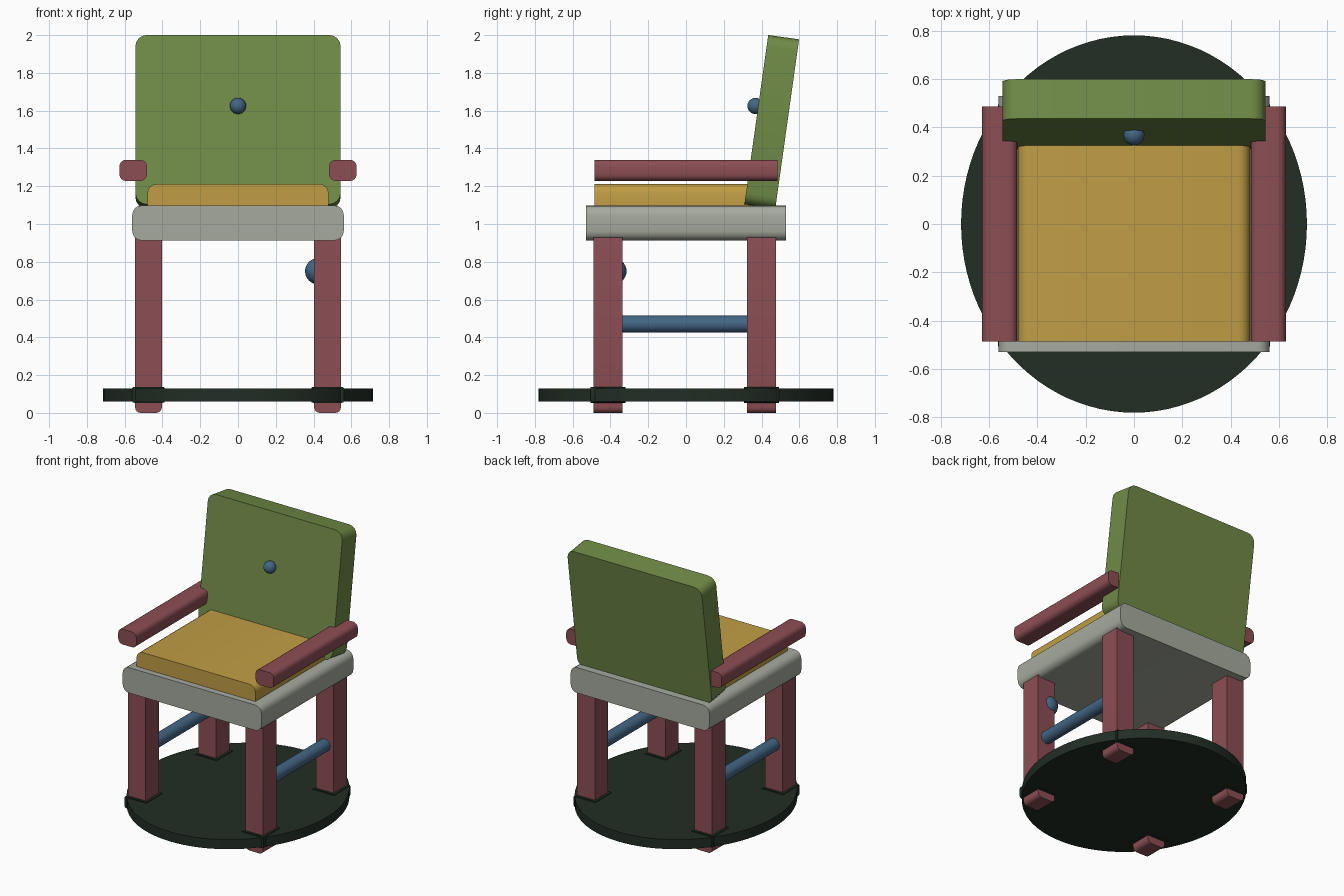
import bpy, bmesh
from math import radians
from mathutils import Matrix

old = bpy.data.objects.get("Cube")
if old:
    bpy.data.objects.remove(old, do_unlink=True)


def material(name, rgb):
    """Make a flat material from an 8-bit screen colour."""
    linear = [((c / 255 + 0.055) / 1.055) ** 2.4 for c in rgb] + [1]
    mat = bpy.data.materials.new(name)
    mat.use_nodes = True
    mat.diffuse_color = linear
    node = mat.node_tree.nodes["Principled BSDF"]
    node.inputs["Base Color"].default_value = linear
    node.inputs["Roughness"].default_value = 0.7
    return mat


red = material("dusty red", (140, 78, 84))
green = material("olive green", (112, 139, 71))
ochre = material("ochre", (193, 158, 69))
grey = material("warm grey", (166, 170, 158))
blue = material("slate blue", (67, 102, 132))
dark = material("dark green", (34, 45, 37))


def finish(bm, name, mat, matrix=Matrix()):
    bm.transform(matrix)
    mesh = bpy.data.meshes.new(name)
    bm.to_mesh(mesh)
    bm.free()
    mesh.materials.append(mat)
    obj = bpy.data.objects.new(name, mesh)
    bpy.context.collection.objects.link(obj)
    bpy.ops.object.select_all(action="DESELECT")
    obj.select_set(True)
    bpy.context.view_layer.objects.active = obj
    bpy.ops.object.shade_smooth_by_angle(angle=radians(35))
    return obj


def slab(name, mat, x, y, z, radius, tilt=0, segments=4, top_only=False):
    """Box given by its ranges, rounded along the edges that run front to back."""
    size = [r[1] - r[0] for r in (x, y, z)]
    centre = [sum(r) / 2 for r in (x, y, z)]
    bm = bmesh.new()
    bmesh.ops.create_cube(bm, size=1, matrix=Matrix.Diagonal((*size, 1)))
    edges = []
    for e in bm.edges:
        a, b = (v.co for v in e.verts)
        if abs(a.y - b.y) > 1e-4 and (a.z > 0 or not top_only):
            edges.append(e)
    bmesh.ops.bevel(bm, geom=edges, offset=radius, segments=segments,
                    profile=0.5, affect="EDGES")
    place = Matrix.Translation(centre) @ Matrix.Rotation(radians(tilt), 4, "X")
    return finish(bm, name, mat, place)


def disc(name, mat, radius, depth, matrix, segments=48):
    bm = bmesh.new()
    bmesh.ops.create_cone(bm, cap_ends=True, segments=segments, radius1=radius,
                          radius2=radius, depth=depth)
    return finish(bm, name, mat, matrix)


def ball(name, mat, radius, centre):
    bm = bmesh.new()
    bmesh.ops.create_uvsphere(bm, u_segments=32, v_segments=16, radius=radius)
    return finish(bm, name, mat, Matrix.Translation(centre))


def span(centre, width):
    return (centre - width / 2, centre + width / 2)


# Oval floor plate
disc("floor_plate", dark, 1, 0.07,
     Matrix.Translation((0, 0, 0.095)) @ Matrix.Diagonal((0.715, 0.78, 1, 1)), 96)

# Legs, sockets, stretchers and arms on both sides
for side, sign in (("left", 1), ("right", -1)):
    for end, y in (("front", -0.413), ("back", 0.4)):
        x = sign * 0.474
        slab(f"{end}_{side}_leg", red, span(x, 0.142), span(y, 0.153),
             (0, 1.0), 0.03)
        slab(f"{end}_{side}_socket", dark, span(x, 0.176), span(y, 0.187),
             (0.053, 0.138), 0.012, segments=2)
    disc(f"{side}_stretcher", blue, 0.045, 0.72,
         Matrix.Translation((sign * 0.474, -0.005, 0.47))
         @ Matrix.Rotation(radians(90), 4, "X"))
    slab(f"{side}_arm", red, span(sign * 0.555, 0.146), (-0.485, 0.485),
         (1.228, 1.34), 0.035)

# Seat and cushion
slab("seat_frame", grey, (-0.56, 0.56), (-0.53, 0.53), (0.913, 1.098), 0.05)
slab("seat_cushion", ochre, (-0.48, 0.48), (-0.485, 0.4), (1.09, 1.212), 0.05,
     top_only=True)

# Leaning back rest
slab("back_rest", green, (-0.543, 0.543), span(0.454, 0.165),
     span(1.541, 0.905), 0.06, tilt=-8)

# Round knobs
ball("back_button", blue, 0.043, (0, 0.368, 1.625))
ball("leg_knob", blue, 0.07, (0.425, -0.385, 0.75))
